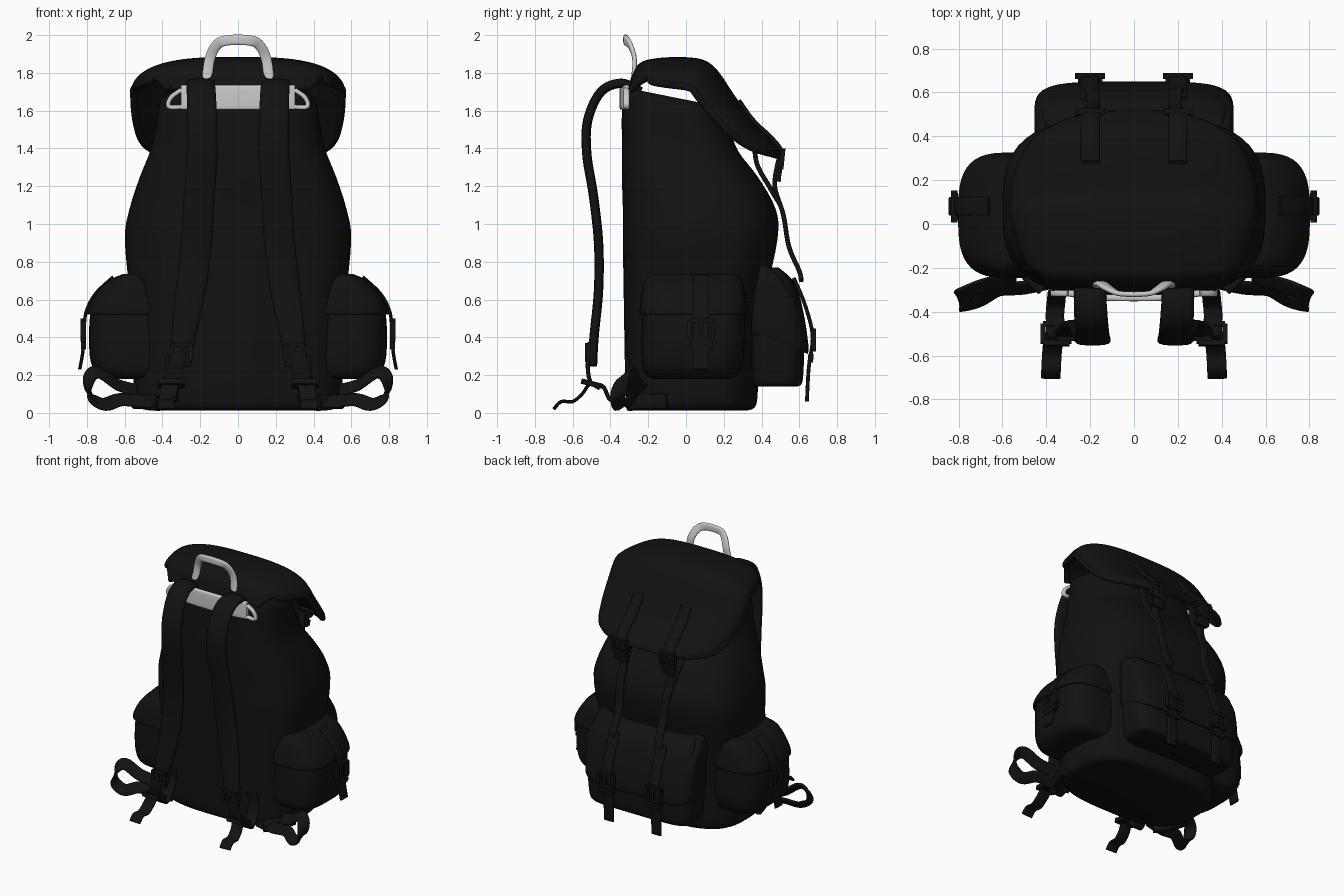
import bpy, bmesh, math
from mathutils import Vector

if "Cube" in bpy.data.objects:
    bpy.data.objects.remove(bpy.data.objects["Cube"])

black = bpy.data.materials.new("black_canvas")
black.diffuse_color = (0.006, 0.006, 0.006, 1)
black.use_nodes = True
black.node_tree.nodes["Principled BSDF"].inputs["Base Color"].default_value = black.diffuse_color


def finish(name, bm, mat=black, mirror=False, angle=50):
    bmesh.ops.recalc_face_normals(bm, faces=bm.faces)
    me = bpy.data.meshes.new(name)
    bm.to_mesh(me)
    bm.free()
    ob = bpy.data.objects.new(name, me)
    bpy.context.collection.objects.link(ob)
    if mat:
        me.materials.append(mat)
    bpy.ops.object.select_all(action='DESELECT')
    ob.select_set(True)
    bpy.context.view_layer.objects.active = ob
    bpy.ops.object.shade_smooth_by_angle(angle=math.radians(angle))
    if mirror:
        mod = ob.modifiers.new("mirror", 'MIRROR')
        mod.use_mirror_merge = False
    return ob


def smooth(pts, n):
    """Catmull-Rom interpolation of tuples of any length."""
    out = []
    last = len(pts) - 1
    for i in range(last):
        quad = [pts[max(i - 1, 0)], pts[i], pts[i + 1], pts[min(i + 2, last)]]
        for k in range(n):
            t = k / n
            out.append([0.5 * (2 * b + (c - a) * t + (2 * a - 5 * b + 4 * c - d) * t * t
                               + (3 * b - a - 3 * c + d) * t ** 3) for a, b, c, d in zip(*quad)])
    out.append(list(pts[-1]))
    return out


def superellipse(count, n):
    res = []
    for i in range(count):
        a = math.tau * (i + 0.5) / count
        c, s = math.cos(a), math.sin(a)
        res.append((math.copysign(abs(c) ** (2 / n), c), math.copysign(abs(s) ** (2 / n), s)))
    return res


def skin(rings):
    bm = bmesh.new()
    vs = [[bm.verts.new(p) for p in r] for r in rings]
    m = len(vs[0])
    for a, b in zip(vs, vs[1:]):
        for j in range(m):
            bm.faces.new((a[j], a[(j + 1) % m], b[(j + 1) % m], b[j]))
    bm.faces.new(vs[0])
    bm.faces.new(vs[-1])
    return bm


def loft(name, rings, n=3, steps=4, mirror=False):
    """Rings are (z, cx, cy, rx, ry, tilt)."""
    sec = superellipse(48, n)
    return finish(name, skin([[(cx + rx * a, cy + ry * b, z + tilt * ry * b) for a, b in sec]
                              for z, cx, cy, rx, ry, tilt in smooth(rings, steps)]), mirror=mirror)


def ribbon(name, pts, u, width, thick, mat=black, mirror=True, n=4):
    """Strap along pts (x, y, z[, width]); u is the width direction."""
    path = smooth([tuple(p) if len(p) == 4 else (*p, width) for p in pts], 6)
    pos = [Vector(p[:3]) for p in path]
    sec = superellipse(16, n)
    rings = []
    for i, p in enumerate(pos):
        t = (pos[min(i + 1, len(pos) - 1)] - pos[max(i - 1, 0)]).normalized()
        w = Vector(u)
        w = (w - t * w.dot(t)).normalized()
        h = t.cross(w)
        rings.append([p + w * a * path[i][3] / 2 + h * b * thick / 2 for a, b in sec])
    return finish(name, skin(rings), mat, mirror)


def buckle(name, c, u, v, w, h, bar=0.022):
    """Rectangular frame with a centre prong, spanned by u and v."""
    bm = bmesh.new()
    c, u, v = Vector(c), Vector(u).normalized(), Vector(v).normalized()
    q = u.cross(v)
    for du, dv, lu, lv in ((-w / 2, 0, bar, h), (w / 2, 0, bar, h), (0, h / 2, w, bar),
                           (0, -h / 2, w, bar), (0, 0, bar * .7, h)):
        cube = bmesh.ops.create_cube(bm, size=1)
        for vert in cube['verts']:
            p = vert.co.copy()
            vert.co = c + u * (du + p.x * lu) + v * (dv + p.y * lv) + q * p.z * bar * 1.3
    return finish(name, bm, mirror=True)


# main sack
loft("main_sack", [(.012, 0, .03, .46, .29, 0), (.03, 0, .03, .53, .335, 0), (.1, 0, .03, .552, .35, 0),
                   (.3, 0, .03, .555, .355, 0), (.6, 0, .045, .572, .375, 0), (.92, 0, .075, .6, .41, 0),
                   (1.08, 0, .07, .575, .405, 0), (1.25, 0, .02, .52, .36, 0), (1.4, 0, -.03, .46, .31, -.06),
                   (1.55, 0, -.055, .43, .285, -.15), (1.645, 0, -.06, .41, .27, -.2),
                   (1.67, 0, -.06, .36, .22, -.2)], n=3)

# lid: cross sections (y, z, half width, edge drop) laid square to the side profile
lid = smooth([(-.29, 1.71, .36, .0), (-.265, 1.8, .43, .06), (-.2, 1.855, .48, .11), (0, 1.868, .535, .14),
              (.13, 1.83, .55, .15), (.25, 1.665, .545, .14), (.36, 1.52, .51, .11), (.44, 1.44, .43, .07),
              (.485, 1.39, .3, .03), (.505, 1.36, .12, .005)], 5)
bm = bmesh.new()
rows = []
for i, (y, z, hw, drop) in enumerate(lid):
    a, b = lid[max(i - 1, 0)], lid[min(i + 1, len(lid) - 1)]
    t = Vector((b[0] - a[0], b[1] - a[1])).normalized()
    row = []
    for k in range(33):
        s = math.sin((k / 32 - .5) * math.pi)
        d = drop * (1 - math.sqrt(max(0, 1 - abs(s) ** 3)))
        row.append(bm.verts.new((hw * s, y + t.y * d, z - t.x * d)))
    rows.append(row)
for r, q in zip(rows, rows[1:]):
    for k in range(32):
        bm.faces.new((r[k], r[k + 1], q[k + 1], q[k]))
hem = [tuple(r[-1].co) for r in rows[::3]]
mod = finish("lid", bm).modifiers.new("thickness", 'SOLIDIFY')
mod.thickness, mod.offset = .03, 0
# rolled lid hem
ribbon("lid_hem", hem, (1, 0, .3), .04, .04, n=2)

# front pocket and its flap
loft("front_pocket", [(.14, 0, .47, .37, .11, 0), (.16, 0, .48, .42, .135, 0), (.3, 0, .48, .44, .145, 0),
                      (.5, 0, .48, .445, .145, 0), (.68, 0, .46, .43, .12, 0), (.77, 0, .43, .4, .06, 0)], n=4.5)
loft("front_pocket_flap", [(.37, 0, .48, .44, .165, -.35), (.42, 0, .48, .453, .168, -.35),
                           (.6, 0, .47, .455, .15, -.4), (.7, 0, .455, .45, .12, -.5),
                           (.76, 0, .43, .43, .08, -.5), (.785, 0, .41, .4, .04, -.4)], n=4.5)

# side pockets and flaps
loft("side_pocket", [(.18, .55, .03, .13, .2, 0), (.21, .55, .03, .2, .25, 0), (.3, .55, .035, .235, .27, 0),
                     (.5, .55, .04, .235, .272, 0), (.62, .55, .04, .2, .26, 0), (.7, .55, .04, .1, .24, 0)],
     n=3.2, mirror=True)
loft("side_pocket_flap", [(.52, .55, .04, .235, .27, 0), (.525, .55, .04, .252, .285, 0),
                          (.57, .55, .04, .238, .283, 0), (.64, .55, .04, .195, .272, 0),
                          (.7, .55, .04, .135, .255, 0), (.735, .55, .04, .06, .22, 0)], n=3.2, mirror=True)

X, Y, Z = (1, 0, 0), (0, 1, 0), (0, 0, 1)
# lid closure straps
ribbon("lid_tab", [(.2, .28, 1.655), (.2, .36, 1.545), (.2, .45, 1.46), (.2, .505, 1.385), (.2, .5, 1.3),
                   (.2, .49, 1.235)], X, .085, .022)
buckle("lid_buckle", (.2, .507, 1.345), X, (0, .1, 1), .115, .09)
buckle("lid_slider", (.2, .49, 1.255), X, (0, .1, 1), .09, .04)
ribbon("closure_strap", [(.2, .49, 1.34), (.2, .47, 1.2), (.195, .515, 1.05), (.185, .545, .88), (.19, .6, .75),
                         (.2, .61, .7)], X, .06, .025)
ribbon("inner_strap", [(.22, .36, 1.46), (.22, .375, 1.32), (.21, .44, 1.2), (.2, .5, 1.1)], X, .06, .025)

# front pocket straps
ribbon("front_pocket_strap", [(.2, .57, .715), (.2, .62, .6), (.2, .66, .47), (.2, .67, .38), (.2, .65, .24),
                              (.2, .64, .06)], X, .08, .02)
buckle("front_pocket_buckle", (.2, .675, .385), X, Z, .115, .1)
buckle("front_pocket_loop", (.2, .66, .29), X, (0, .1, 1), .09, .025)

# side pocket straps
ribbon("side_pocket_strap", [(.66, .08, .72), (.755, .08, .63), (.805, .08, .53), (.815, .08, .42),
                             (.822, .08, .32), (.838, .08, .23)], Y, .085, .018)
buckle("side_pocket_buckle", (.82, .08, .44), Y, Z, .125, .1)
buckle("side_pocket_loop", (.818, .08, .36), Y, Z, .1, .025)

# shoulder straps: padding, then webbing to the base
ribbon("shoulder_pad", [(.2, -.24, 1.7, .14), (.2, -.34, 1.745, .15), (.195, -.45, 1.7, .155),
                        (.19, -.52, 1.55, .16), (.19, -.525, 1.37, .165), (.205, -.49, 1.15, .165),
                        (.22, -.463, .9, .165), (.25, -.463, .65, .16), (.29, -.487, .4, .13),
                        (.305, -.495, .25, .11)], X, .16, .05, n=3)
ribbon("strap_webbing", [(.31, -.51, .37), (.33, -.52, .24), (.355, -.5, .155), (.36, -.44, .14), (.36, -.4, .07),
                         (.355, -.35, .1), (.35, -.31, .2), (.34, -.315, .3)], X, .085, .022)
ribbon("strap_tail", [(.355, -.46, .13), (.36, -.51, .15), (.37, -.55, .1), (.375, -.6, .06), (.378, -.66, .06),
                      (.38, -.7, .02)], X, .09, .018)
buckle("strap_adjuster", (.355, -.5, .155), X, (0, 1, -.25), .12, .09)
buckle("pad_buckle", (.3, -.52, .32), X, Z, .1, .08)

# waist belt loops
ribbon("waist_belt", [(.36, -.26, .06), (.5, -.29, .06), (.62, -.3, .07), (.71, -.35, .045), (.78, -.36, .09),
                      (.785, -.33, .18), (.74, -.3, .215), (.64, -.27, .15), (.54, -.24, .12)],
       (.2, .65, .75), .085, .02)
ribbon("base_binding", [(.42, -.3, .05), (.5, -.22, .06), (.54, -.1, .06)], Z, .08, .05)

# light grey carry handle, hanger band and triangular rings
ribbon("carry_handle", [(-.165, -.28, 1.76), (-.15, -.272, 1.87), (-.115, -.295, 1.945), (-.06, -.318, 1.972),
                        (.06, -.318, 1.972), (.115, -.295, 1.945), (.15, -.272, 1.87), (.165, -.28, 1.76)],
       Y, .024, .055, None, False, 3)
ribbon("hanger_band", [(-.3, -.315, 1.67), (-.15, -.335, 1.67), (.15, -.335, 1.67), (.3, -.315, 1.67)],
       Z, .13, .03, None, False, 6)
ribbon("triangle_ring", [(x, -.315, z) for x, z in ((.3, 1.62), (.355, 1.618), (.37, 1.635), (.35, 1.675),
                                                    (.3, 1.71))], Y, .03, .024, None, True, 3)
